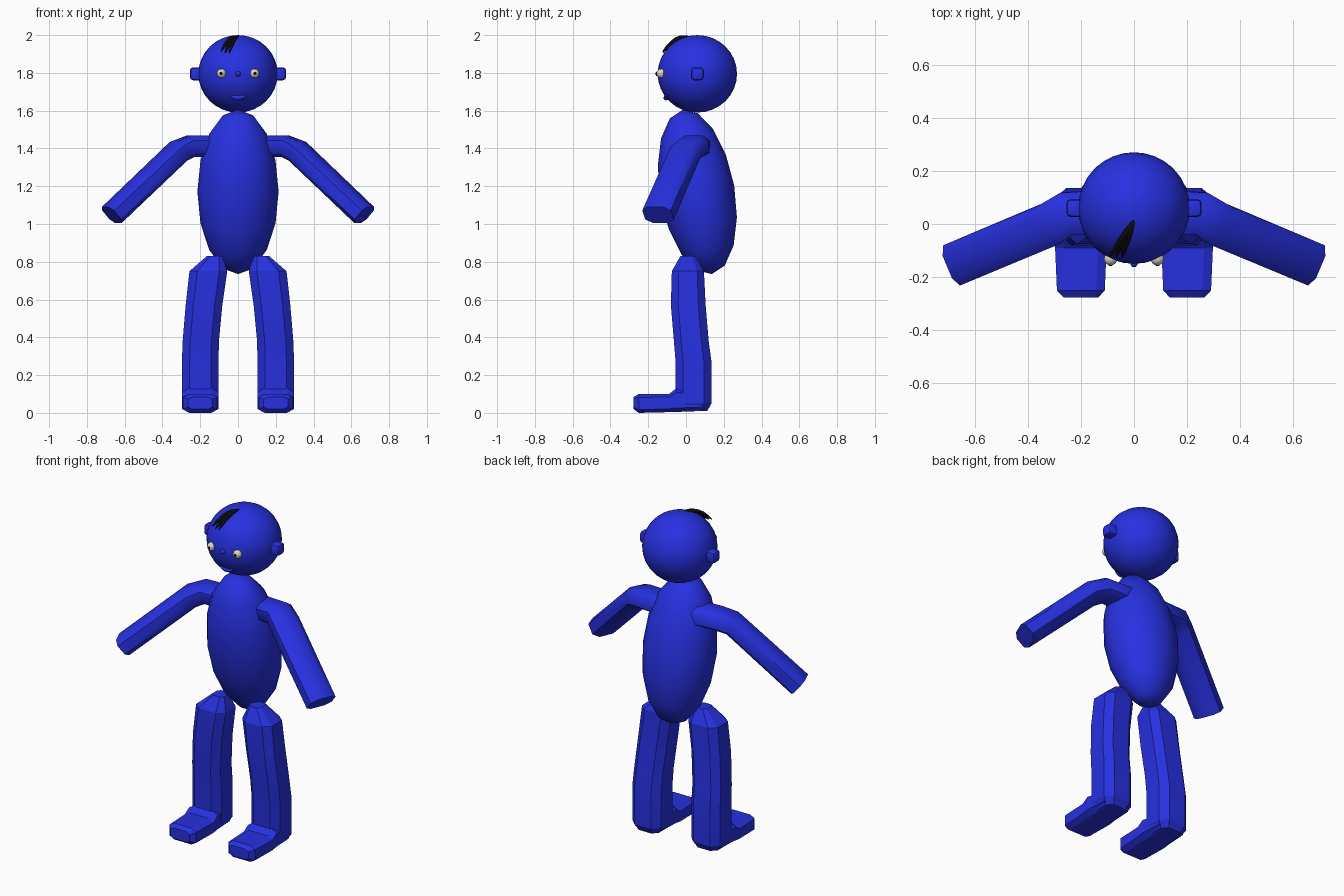
import bpy, bmesh, math
from mathutils import Vector, Matrix

if "Cube" in bpy.data.objects:
    bpy.data.objects.remove(bpy.data.objects["Cube"])


def material(name, rgb):
    m = bpy.data.materials.new(name)
    m.diffuse_color = (*rgb, 1)
    m.use_nodes = True
    m.node_tree.nodes["Principled BSDF"].inputs["Base Color"].default_value = m.diffuse_color
    return m


BLUE = material("blue", (0.02, 0.03, 0.75))
BLACK = material("black", (0.004, 0.004, 0.004))
CREAM = material("cream", (0.72, 0.69, 0.58))


def finish(name, bm, mat, angle):
    bmesh.ops.recalc_face_normals(bm, faces=bm.faces)
    me = bpy.data.meshes.new(name)
    bm.to_mesh(me)
    bm.free()
    me.materials.append(mat)
    ob = bpy.data.objects.new(name, me)
    bpy.context.collection.objects.link(ob)
    bpy.ops.object.select_all(action='DESELECT')
    ob.select_set(True)
    bpy.context.view_layer.objects.active = ob
    bpy.ops.object.shade_smooth_by_angle(angle=math.radians(angle))
    return ob


def ball(name, loc, radii, mat=BLUE, seg=16, rings=8, tilt=0, angle=60):
    bm = bmesh.new()
    bmesh.ops.create_uvsphere(bm, u_segments=seg, v_segments=rings, radius=1)
    bm.transform(Matrix.Translation(loc) @ Matrix.Rotation(math.radians(tilt), 4, 'X')
                 @ Matrix.Diagonal((*radii, 1)))
    return finish(name, bm, mat, angle)


def loft(name, rings, side, chamfer, angle):
    """Skin chamfered-rectangle rings: (centre, half-axis u, half-axis v)."""
    bm = bmesh.new()
    c = 1 - chamfer
    section = [(1, c), (c, 1), (-c, 1), (-1, c), (-1, -c), (-c, -1), (c, -1), (1, -c)]
    loops = []
    for centre, u, v in rings:
        pts = [Vector(centre) + Vector(u) * a + Vector(v) * b for a, b in section]
        loops.append([bm.verts.new((p.x * side, p.y, p.z)) for p in pts])
    for a, b in zip(loops, loops[1:]):
        for i in range(8):
            j = (i + 1) % 8
            bm.faces.new((a[i], a[j], b[j], b[i]))
    bm.faces.new(loops[0])
    bm.faces.new(loops[-1])
    return finish(name, bm, BLUE, angle)


def strand(name, pts, radii, mat):
    cu = bpy.data.curves.new(name, 'CURVE')
    cu.dimensions = '3D'
    cu.bevel_depth = 1
    cu.bevel_resolution = 2
    cu.use_fill_caps = True
    cu.materials.append(mat)
    sp = cu.splines.new('POLY')
    sp.points.add(len(pts) - 1)
    for p, co, r in zip(sp.points, pts, radii):
        p.co = (*co, 1)
        p.radius = r
    ob = bpy.data.objects.new(name, cu)
    bpy.context.collection.objects.link(ob)


# Torso leans slightly forward; head sits on top
ball("torso", (0, 0.06, 1.17), (0.215, 0.198, 0.442), tilt=10)
HEAD, R = Vector((0, 0.06, 1.795)), 0.205
ball("head", HEAD, (0.21, 0.21, R), seg=32, rings=16)

# Nose
ball("nose", (0, -0.147, 1.795), (0.014, 0.016, 0.014), seg=12)

# Mouth: lip following the head surface
lip = []
for i in range(9):
    x = -0.044 + 0.011 * i
    z = 1.668 + 0.014 * (x / 0.044) ** 2
    lip.append((x, HEAD.y - math.sqrt(0.209 ** 2 - x * x - (z - HEAD.z) ** 2), z))
strand("mouth", lip, [0.004, 0.008, 0.011, 0.013, 0.014, 0.013, 0.011, 0.008, 0.004], BLUE)

# Hair: tuft of strands fanning from the crown towards the forehead
for k, (ex, ez) in enumerate([(-0.09, 1.915), (-0.068, 1.908), (-0.045, 1.908)]):
    pts = []
    for i in range(7):
        t = i / 6
        bulge = 0.03 * math.sin(math.pi * t)
        pts.append((ex * t, 0.015 - 0.137 * t, 1.992 + (ez - 1.992) * t + bulge * 0.8))
    strand(f"hair_strand_{k + 1}", pts, [0.004, 0.008, 0.011, 0.011, 0.010, 0.008, 0.003], BLACK)

# Arm: short level shoulder, then straight down, outward and forward
arm_path = [Vector(p) for p in ((0.12, 0.045, 1.41), (0.25, 0.04, 1.412),
                                (0.315, 0.0, 1.385), (0.668, -0.148, 1.048))]
arm_rings = []
for i, p in enumerate(arm_path):
    d_in = (p - arm_path[max(i - 1, 0)]).normalized()
    d_out = (arm_path[min(i + 1, 3)] - p).normalized()
    d = (d_in + d_out).normalized()
    u = Vector((0, 0, 1)).cross(d).normalized()
    arm_rings.append((p, u * 0.082, d.cross(u) * 0.057))

# Leg rings: z, x, y, half width, half depth
leg = [(0.83, 0.125, 0.010, 0.040, 0.040), (0.75, 0.157, 0.010, 0.100, 0.085),
       (0.57, 0.180, 0.012, 0.097, 0.092), (0.38, 0.197, 0.028, 0.096, 0.092),
       (0.27, 0.200, 0.040, 0.097, 0.095), (0.05, 0.200, 0.040, 0.097, 0.095),
       (0.01, 0.200, 0.040, 0.072, 0.072)]
leg_rings = [((x, y, z), (a, 0, 0), (0, b, 0)) for z, x, y, a, b in leg]

# Foot rings: y, z, half width, half height
foot = [(0.08, 0.060, 0.090, 0.050), (-0.05, 0.068, 0.097, 0.063),
        (-0.09, 0.052, 0.097, 0.048), (-0.25, 0.050, 0.090, 0.050),
        (-0.277, 0.052, 0.065, 0.032)]
foot_rings = [((0.2, y, z), (a, 0, 0), (0, 0, b)) for y, z, a, b in foot]

for side, tag in ((-1, "right"), (1, "left")):
    loft(f"{tag}_arm", arm_rings, side, 0.45, 55)
    loft(f"{tag}_leg", leg_rings, side, 0.42, 25)
    loft(f"{tag}_foot", foot_rings, side, 0.35, 25)

    # Ear: small bevelled block
    bm = bmesh.new()
    bmesh.ops.create_cube(bm, size=1)
    bm.transform(Matrix.Translation((side * 0.217, 0.06, 1.795))
                 @ Matrix.Diagonal((0.076, 0.068, 0.068, 1)))
    bmesh.ops.bevel(bm, geom=bm.edges[:], offset=0.017, segments=2, profile=0.5, affect='EDGES')
    finish(f"{tag}_ear", bm, BLUE, 40)

    # Eye and pupil
    ball(f"{tag}_eye", (side * 0.088, -0.131, 1.797), (0.025, 0.025, 0.025), CREAM)
    ball(f"{tag}_pupil", (side * 0.089, -0.151, 1.797), (0.009, 0.008, 0.009), BLACK, seg=12)
